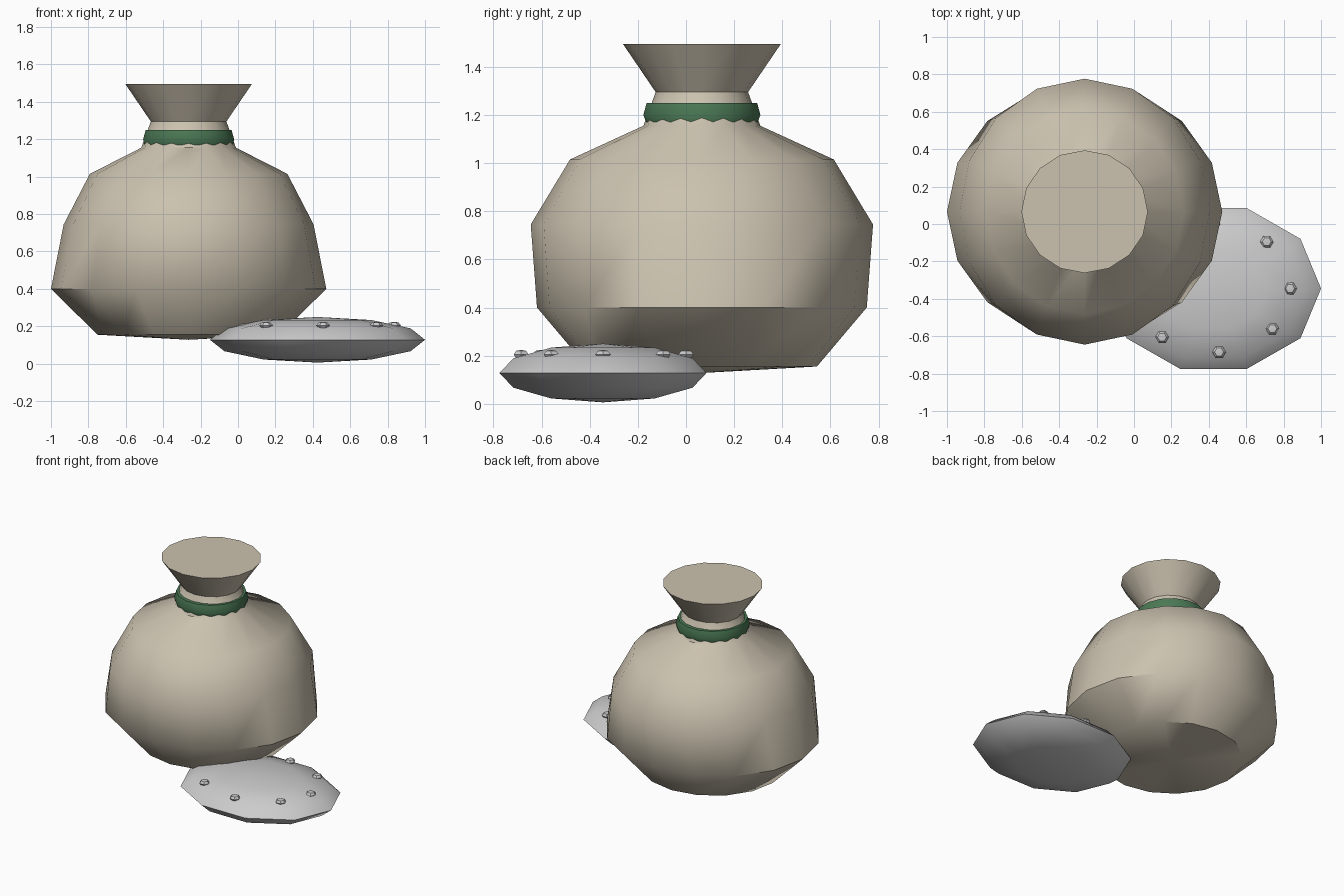
import bpy, bmesh, math

if "Cube" in bpy.data.objects:
    bpy.data.objects.remove(bpy.data.objects["Cube"])

def material(name, rgb):
    m = bpy.data.materials.new(name)
    m.diffuse_color = (*rgb, 1)
    m.use_nodes = True
    m.node_tree.nodes["Principled BSDF"].inputs["Base Color"].default_value = m.diffuse_color
    return m

def lathe(name, centre, rings, sides, low=None, high=None, mat=None, turn=0.0, closed=False, angle=45):
    """Elliptical rings (rx, ry, z) bridged together; low/high are fan tip heights."""
    bm = bmesh.new()
    cx, cy = centre
    loops = []
    for rx, ry, z in rings:
        loops.append([bm.verts.new((cx + rx * math.cos(turn + math.tau * i / sides),
                                    cy + ry * math.sin(turn + math.tau * i / sides), z))
                      for i in range(sides)])
    pairs = list(zip(loops, loops[1:])) + ([(loops[-1], loops[0])] if closed else [])
    for a, b in pairs:
        for i in range(sides):
            j = (i + 1) % sides
            bm.faces.new((a[i], a[j], b[j], b[i]))
    for tip, ring in ((low, loops[0]), (high, loops[-1])):
        if tip is not None:
            v = bm.verts.new((cx, cy, tip))
            for i in range(sides):
                bm.faces.new((ring[i], ring[(i + 1) % sides], v))
    bmesh.ops.recalc_face_normals(bm, faces=bm.faces)
    me = bpy.data.meshes.new(name)
    bm.to_mesh(me)
    bm.free()
    ob = bpy.data.objects.new(name, me)
    bpy.context.collection.objects.link(ob)
    if mat:
        me.materials.append(mat)
    bpy.ops.object.select_all(action='DESELECT')
    ob.select_set(True)
    bpy.context.view_layer.objects.active = ob
    bpy.ops.object.shade_smooth_by_angle(angle=math.radians(angle))
    return ob

cloth = material("cloth", (0.60, 0.54, 0.43))
green = material("green", (0.07, 0.19, 0.09))

# Sack with pinched neck and flared, closed mouth
SACK = (-0.264, 0.066)
lathe("sack", SACK, [(0.487, 0.478, 0.155), (0.736, 0.685, 0.40), (0.668, 0.711, 0.745),
                     (0.528, 0.548, 1.015), (0.253, 0.243, 1.155), (0.202, 0.192, 1.295),
                     (0.338, 0.328, 1.495)], 16, low=0.128, high=1.495, mat=cloth)

# Tie band, turned half a facet so its lower edge zigzags into the neck
lathe("tie_band", SACK, [(0.20, 0.19, 1.25), (0.234, 0.234, 1.25), (0.248, 0.248, 1.20),
                         (0.242, 0.236, 1.17), (0.20, 0.19, 1.17)], 16,
      mat=green, turn=math.pi / 16, closed=True, angle=40)

# Flattened ten-sided disc, a squashed sphere
DISC, RX, RY, RZ, ZC = (0.425, -0.345), 0.575, 0.452, 0.122, 0.128
lats = [math.radians(a) for a in (-60, -30, 0, 30, 60)]
lathe("disc", DISC, [(RX * math.cos(a), RY * math.cos(a), ZC + RZ * math.sin(a)) for a in lats],
      10, low=ZC - RZ, high=ZC + RZ)

# Studs around the top of the disc
studs = [(0.41, 0), (0.285, 0.25), (0.0, 0.345), (-0.28, 0.25),
         (-0.41, 0), (-0.275, -0.26), (0.03, -0.34), (0.315, -0.215)]
for n, (dx, dy) in enumerate(studs):
    lathe(f"stud_{n + 1}", (DISC[0] + dx, DISC[1] + dy),
          [(0.026, 0.026, 0.192), (0.036, 0.036, 0.205), (0.024, 0.024, 0.22)],
          6, low=0.188, high=0.224, angle=30)
